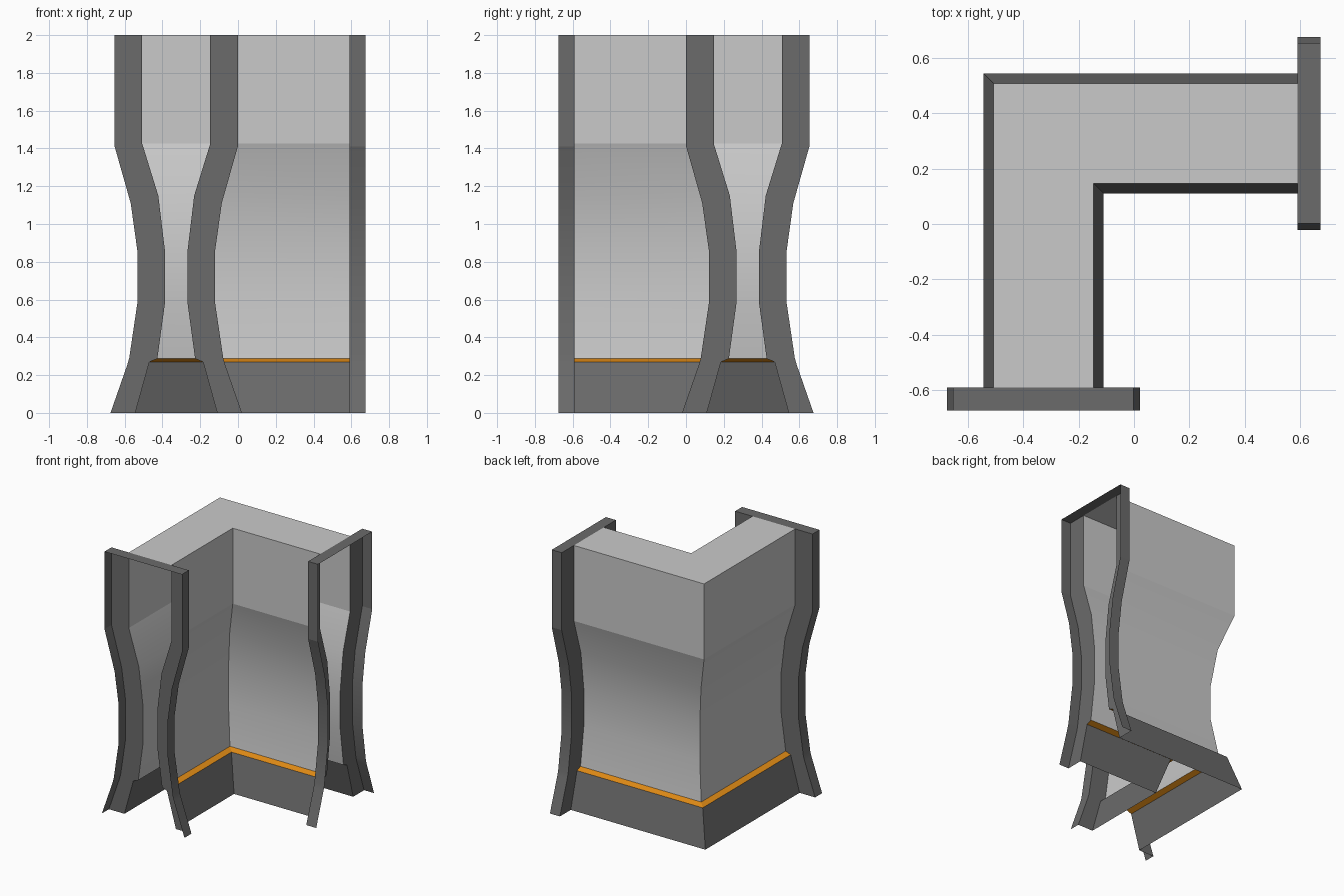
import bpy, bmesh, math

if "Cube" in bpy.data.objects:
    bpy.data.objects.remove(bpy.data.objects["Cube"])

C = 0.327      # distance of each arm's centre line from the middle
END = 0.59     # where the wall arms stop and the frames begin
DEPTH = 0.084  # depth of the end frames


def material(name, col):
    m = bpy.data.materials.new(name)
    m.diffuse_color = (*col, 1)
    m.use_nodes = True
    m.node_tree.nodes["Principled BSDF"].inputs["Base Color"].default_value = m.diffuse_color
    return m


LIGHT = material("light_grey", (0.59, 0.59, 0.59))
DARK = material("dark_grey", (0.145, 0.145, 0.145))
ORANGE = material("orange", (0.75, 0.26, 0.008))

# Half-width and height, from the bottom up
BASE = [(0.217, 0), (0.142, 0.27)]
TRIM = [(0.142, 0.27), (0.10, 0.287)]
WALL = [(0.10, 0.287), (0.06, 0.58), (0.06, 0.86), (0.095, 1.15), (0.18, 1.425), (0.18, 2)]
INNER = [BASE[0], BASE[1]] + WALL
OUTER = [(0.348, 0), (0.259, 0.255), (0.249, 0.29), (0.206, 0.58), (0.206, 0.86),
         (0.241, 1.11), (0.326, 1.41), (0.326, 2)]


def finish(bm, name, mat):
    bmesh.ops.remove_doubles(bm, verts=bm.verts, dist=1e-5)
    me = bpy.data.meshes.new(name)
    bm.to_mesh(me)
    bm.free()
    me.materials.append(mat)
    ob = bpy.data.objects.new(name, me)
    bpy.context.collection.objects.link(ob)
    bpy.ops.object.select_all(action='DESELECT')
    ob.select_set(True)
    bpy.context.view_layer.objects.active = ob
    bpy.ops.object.shade_smooth_by_angle(angle=math.radians(14))
    return ob


def mirrored(profile):
    return [(-u, z) for u, z in reversed(profile)]


def sweep(bm, profile):
    """Sweep a profile round the L-shaped path with a mitred corner."""
    rows = [[bm.verts.new(p) for p in ((-C - u, -END, z), (-C - u, C + u, z), (END, C + u, z))]
            for u, z in profile]
    for a, b in zip(rows, rows[1:]):
        for i in range(2):
            bm.faces.new((a[i], b[i], b[i + 1], a[i + 1]))


# Pinched wall: outer side, top and inner side in one sheet
bm = bmesh.new()
sweep(bm, WALL + mirrored(WALL))
finish(bm, "wall", LIGHT)

# Flared base and orange trim, on both sides of the wall
for name, prof, mat in (("base", BASE, DARK), ("trim", TRIM, ORANGE)):
    bm = bmesh.new()
    sweep(bm, prof)
    sweep(bm, mirrored(prof))
    finish(bm, name, mat)


def end_frame(name, place, flip):
    """Open-fronted frame: back flange plus an outer rim over the top."""
    bm = bmesh.new()

    def quad(*pts):
        vs = [bm.verts.new(place(*p)) for p in pts]
        bm.faces.new(vs[::-1] if flip else vs)

    outer = OUTER + mirrored(OUTER)
    for (u0, z0), (u1, z1) in zip(outer, outer[1:]):
        quad((u0, DEPTH, z0), (u1, DEPTH, z1), (u1, 0, z1), (u0, 0, z0))
    for o, i in ((OUTER, INNER), (mirrored(OUTER), mirrored(INNER))):
        for k in range(len(o) - 1):
            quad((o[k][0], 0, o[k][1]), (o[k + 1][0], 0, o[k + 1][1]),
                 (i[k + 1][0], 0, i[k + 1][1]), (i[k][0], 0, i[k][1]))
    finish(bm, name, DARK)


end_frame("front_frame", lambda u, d, z: (-C - u, -END - d, z), False)
end_frame("side_frame", lambda u, d, z: (END + d, C + u, z), True)
